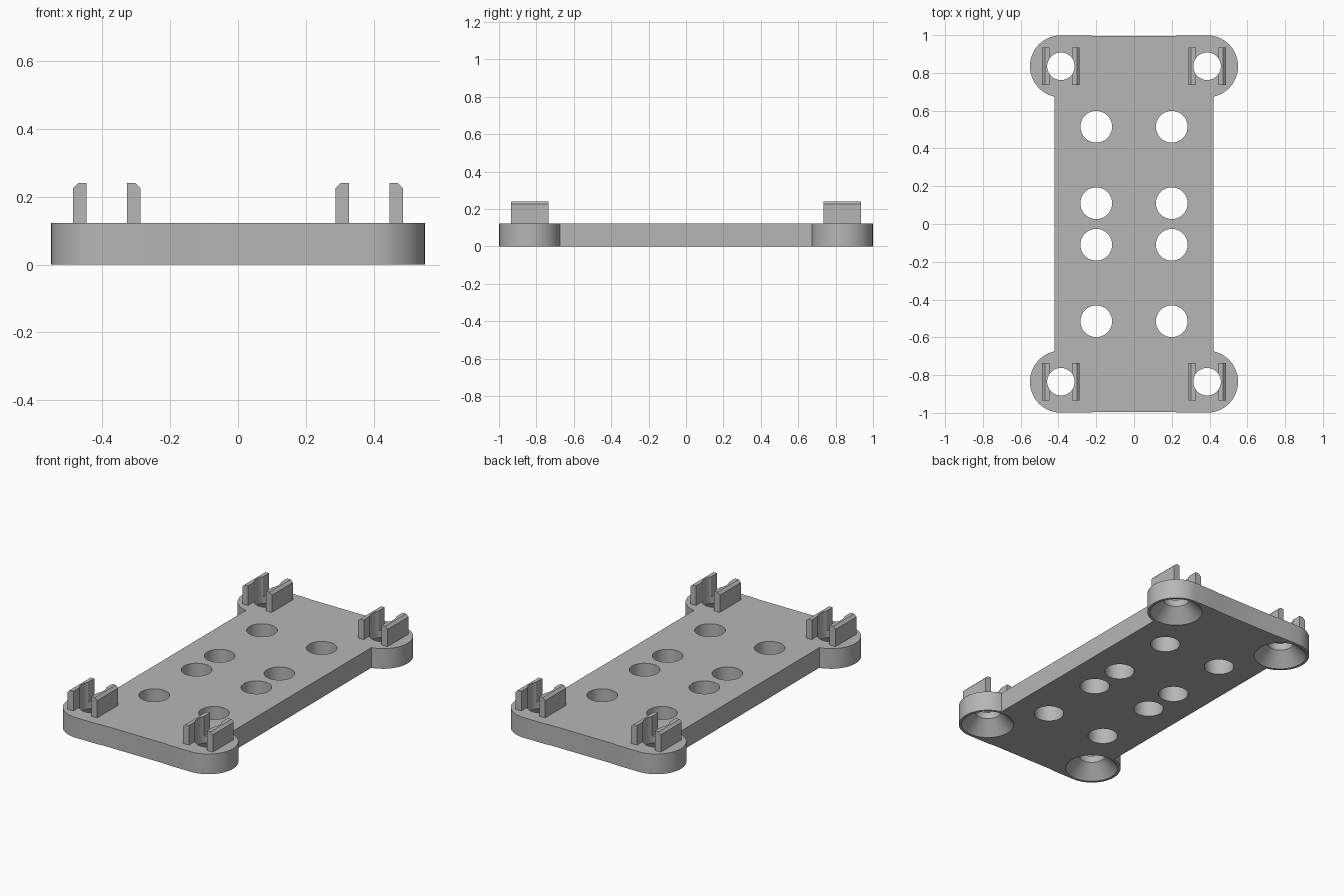
import bpy, bmesh, math

cube = bpy.data.objects.get("Cube")
if cube:
    bpy.data.objects.remove(cube, do_unlink=True)

TOP = 0.122                 # plate thickness
CX, CY, R = 0.387, 0.835, 0.164   # corner boss centre and radius
SIDE = 0.42                 # half width of the plate

grey = bpy.data.materials.new("plain grey")
grey.use_nodes = True
grey.diffuse_color = (0.47, 0.47, 0.47, 1)
grey.node_tree.nodes["Principled BSDF"].inputs["Base Color"].default_value = grey.diffuse_color


def finish(name, bm):
    bmesh.ops.recalc_face_normals(bm, faces=bm.faces)
    mesh = bpy.data.meshes.new(name)
    bm.to_mesh(mesh)
    bm.free()
    mesh.materials.append(grey)
    obj = bpy.data.objects.new(name, mesh)
    bpy.context.collection.objects.link(obj)
    return obj


def extrude(bm, points, offset):
    """Close a flat outline and extrude it by offset."""
    face = bm.faces.new([bm.verts.new(p) for p in points])
    new = bmesh.ops.extrude_face_region(bm, geom=[face])["geom"]
    bmesh.ops.translate(bm, vec=offset, verts=[v for v in new if isinstance(v, bmesh.types.BMVert)])


def lathe(bm, x, y, profile, steps=64):
    """Closed solid of revolution from (radius, z) pairs, low to high."""
    rings = [[bm.verts.new((x + r * math.cos(i * math.tau / steps),
                            y + r * math.sin(i * math.tau / steps), z))
              for i in range(steps)] for r, z in profile]
    for low, high in zip(rings, rings[1:]):
        for i in range(steps):
            j = (i + 1) % steps
            bm.faces.new((low[i], low[j], high[j], high[i]))
    bm.faces.new(rings[0][::-1])
    bm.faces.new(rings[-1])


def cut(obj, cutter):
    mod = obj.modifiers.new("holes", "BOOLEAN")
    mod.operation = "DIFFERENCE"
    mod.solver = "EXACT"
    mod.object = cutter
    bpy.ops.object.select_all(action="DESELECT")
    bpy.context.view_layer.objects.active = obj
    obj.select_set(True)
    bpy.ops.object.modifier_apply(modifier=mod.name)
    bpy.ops.object.shade_smooth_by_angle(angle=math.radians(30))


# Plate outline: one quarter with its rounded corner, mirrored around
start = -math.acos((SIDE - CX) / R)
quarter = []
for i in range(33):
    a = start + (math.pi / 2 - start) * i / 32
    quarter.append((CX + R * math.cos(a), CY + R * math.sin(a)))
quarter += [(0.24, CY + R), (0.21, 0.995)]
outline = []
for sx, sy in ((1, 1), (-1, 1), (-1, -1), (1, -1)):
    part = [(sx * x, sy * y, 0) for x, y in quarter]
    outline += part if sx * sy > 0 else part[::-1]
bm = bmesh.new()
extrude(bm, outline, (0, 0, TOP))
plate = finish("plate", bm)

# Hole cutters: countersunk corner holes and two rows of plain holes
bm = bmesh.new()
corners = [(sx, sy) for sx in (-1, 1) for sy in (-1, 1)]
for sx, sy in corners:
    lathe(bm, sx * CX, sy * CY, [(0.158, -0.01), (0.073, 0.08), (0.073, 0.4)])
    for y in (0.11, 0.515):
        lathe(bm, sx * 0.2, sy * y, [(0.084, -0.1), (0.084, 0.4)])
cutter = finish("hole_cutter", bm)
cutter.hide_render = True
cut(plate, cutter)

# Clip pairs: upright bars with an outer chamfer, hollowed by the hole
for sx, sy in corners:
    bm = bmesh.new()
    for side in (-1, 1):
        section = [(0.06, 0.1), (0.099, 0.1), (0.099, 0.226), (0.084, 0.241), (0.06, 0.241)]
        extrude(bm, [(sx * CX + side * x, sy * CY - 0.1, z) for x, z in section], (0, 0.2, 0))
    name = ("back" if sy > 0 else "front") + ("_left" if sx > 0 else "_right") + "_clip"
    cut(finish(name, bm), cutter)

bpy.data.objects.remove(cutter, do_unlink=True)
